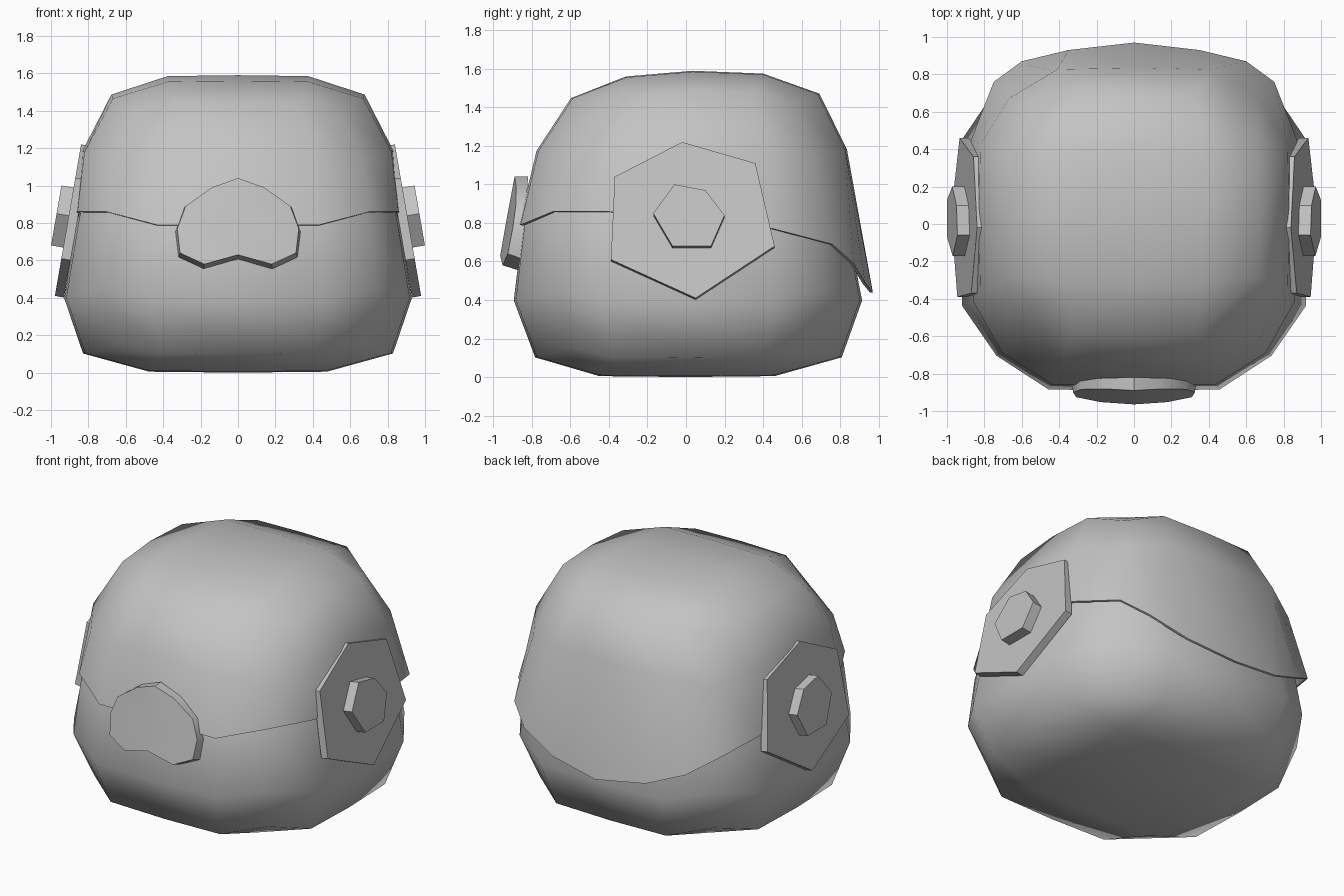
import bpy, bmesh, math
from mathutils import Vector

if "Cube" in bpy.data.objects:
    bpy.data.objects.remove(bpy.data.objects["Cube"])

grey = bpy.data.materials.new("matte_grey")
grey.use_nodes = True
grey.diffuse_color = (0.55, 0.55, 0.55, 1)
grey.node_tree.nodes["Principled BSDF"].inputs["Base Color"].default_value = (0.55, 0.55, 0.55, 1)

MID = 0.79  # half the head height


def finish(bm, name, smooth=False):
    bmesh.ops.recalc_face_normals(bm, faces=bm.faces)
    for f in bm.faces:
        f.smooth = smooth
    mesh = bpy.data.meshes.new(name)
    bm.to_mesh(mesh)
    bm.free()
    mesh.materials.append(grey)
    obj = bpy.data.objects.new(name, mesh)
    bpy.context.collection.objects.link(obj)
    return obj


def smooth_by_angle(obj, degrees):
    for o in bpy.context.selected_objects:
        o.select_set(False)
    obj.select_set(True)
    bpy.context.view_layer.objects.active = obj
    bpy.ops.object.shade_smooth_by_angle(angle=math.radians(degrees))


def grid_cube():
    bm = bmesh.new()
    bmesh.ops.create_cube(bm, size=2)
    bmesh.ops.subdivide_edges(bm, edges=bm.edges[:], cuts=3, use_grid_fill=True)
    return bm


def head_shape(p, grow_x=1.0, grow_y=1.0, grow_z=1.0):
    """Rounded, upward tapering box from a point on the unit cube."""
    norm = sum(abs(c) ** 5 for c in p) ** 0.2
    q = p / norm
    recess = 1 - (0.07 + 0.08 * p.z ** 2) * (p.x * p.y) ** 4
    width = (0.895 - 0.1 * q.z - 0.04 * q.z ** 2) * recess
    depth = width - 0.02
    front = max(0, -p.y)
    x = q.x * width * grow_x
    y = q.y * depth * grow_y + 0.015 + 0.02 * q.z + 0.04 * front * q.z ** 2
    z = MID + MID * q.z
    if q.z > 0:
        z = MID + 0.8 * q.z * grow_z - (0.02 * abs(p.y) + 0.03 * front) * q.z ** 2
    return Vector((x, y, z))


# Head, tucked in slightly beneath the cap
bm = grid_cube()
for v in bm.verts:
    p = v.co.copy()
    if p.z > 0.1:
        v.co = head_shape(p, 0.95, 0.95, 0.965)
    elif p.z > -0.1:
        v.co = head_shape(p, 0.965, 0.94 if p.y > 0.9 else 0.985)
    else:
        v.co = head_shape(p)
finish(bm, "head", True)

# Cap: upper half of the same shape with a dipping rear edge
BACK_RIM = {0: (0, 0.97, 0.44), 0.5: (0.35, 0.93, 0.49), 1: (0.75, 0.76, 0.69)}


def rim_point(p):
    if p.y > 0.9:
        x, y, z = BACK_RIM[round(abs(p.x), 1)]
        return Vector((math.copysign(x, p.x), y, z))
    if p.y < -0.9:
        z = 0.86 if abs(p.x) > 0.9 else MID
    else:
        z = 0.86 if p.y < -0.2 else 0.82 - 0.1 * p.y
    low = Vector((p.x, p.y, (z - MID) / MID))
    point = head_shape(low, 0.98, 1.01)
    point.z = z
    return point


bm = grid_cube()
bmesh.ops.delete(bm, geom=[v for v in bm.verts if v.co.z < -0.1], context='VERTS')
corner_edges = [e for e in bm.edges
                if all(abs(v.co.z) < 0.1 and v.co.y > 0.9 and abs(v.co.x) > 0.4 for v in e.verts)]
for v in bm.verts:
    p = v.co.copy()
    v.co = head_shape(p) if p.z > 0.1 else rim_point(p)
# one extra point rounds each rear corner of the rim
for e in corner_edges:
    _, v = bmesh.utils.edge_split(e, e.verts[0], 0.5)
    v.co = (math.copysign(0.6, v.co.x), 0.87, 0.59)
cap = finish(bm, "cap", True)
shell = cap.modifiers.new("thickness", 'SOLIDIFY')
shell.thickness = 0.015
shell.offset = -1
bpy.context.view_layer.objects.active = cap
bpy.ops.object.modifier_apply(modifier=shell.name)
smooth_by_angle(cap, 60)


def prism(name, back, front, peak=None):
    """Solid between two matching outlines, optionally with a raised centre."""
    bm = bmesh.new()
    b = [bm.verts.new(p) for p in back]
    f = [bm.verts.new(p) for p in front]
    n = len(b)
    top = bm.verts.new(peak) if peak else None
    bm.faces.new(b)
    if not top:
        bm.faces.new(f)
    for i in range(n):
        j = (i + 1) % n
        bm.faces.new((b[i], b[j], f[j], f[i]))
        if top:
            bm.faces.new((f[i], f[j], top))
    return finish(bm, name, bool(top))


# Ears: a wide six-sided plate with a small six-sided button, leaning inwards
PLATE = [(-0.02, 1.22), (0.36, 1.11), (0.46, 0.68), (0.05, 0.41), (-0.39, 0.61), (-0.37, 1.04)]
BUTTON = [(-0.06, 1.0), (0.1, 0.97), (0.2, 0.84), (0.13, 0.68), (-0.07, 0.68), (-0.17, 0.85)]
LEAN = 0.173


def ear_part(name, side, outline, reach, depth):
    inward = -Vector((1, 0, LEAN)).normalized() * depth
    front = [Vector((reach - LEAN * z, y, z)) for y, z in outline]
    back = [p + inward for p in front]
    for p in front + back:
        p.x *= side
    prism(name, back, front)


for side, label in ((1, "left"), (-1, "right")):
    ear_part(label + "_ear_plate", side, PLATE, 1.05, 0.05)
    ear_part(label + "_ear_button", side, BUTTON, 1.117, 0.08)

# Nose: bean outline, tilted forward at the bottom
half = [(0.14, 0.99), (0.28, 0.89), (0.325, 0.77), (0.31, 0.64), (0.18, 0.58)]
outline = [(0, 1.04)] + half + [(0, 0.63)] + [(-x, z) for x, z in reversed(half)]
nose_front, nose_back = [], []
for x, z in outline:
    drop = (1.04 - z) / 0.44
    nose_front.append((x, -0.89 - 0.08 * drop + 0.12 * abs(x), z))
    nose_back.append((x * 1.03, -0.82 - 0.03 * drop, z - 0.03 * drop))
nose = prism("nose", nose_back, nose_front, (0, -0.935, 0.8))
smooth_by_angle(nose, 35)
